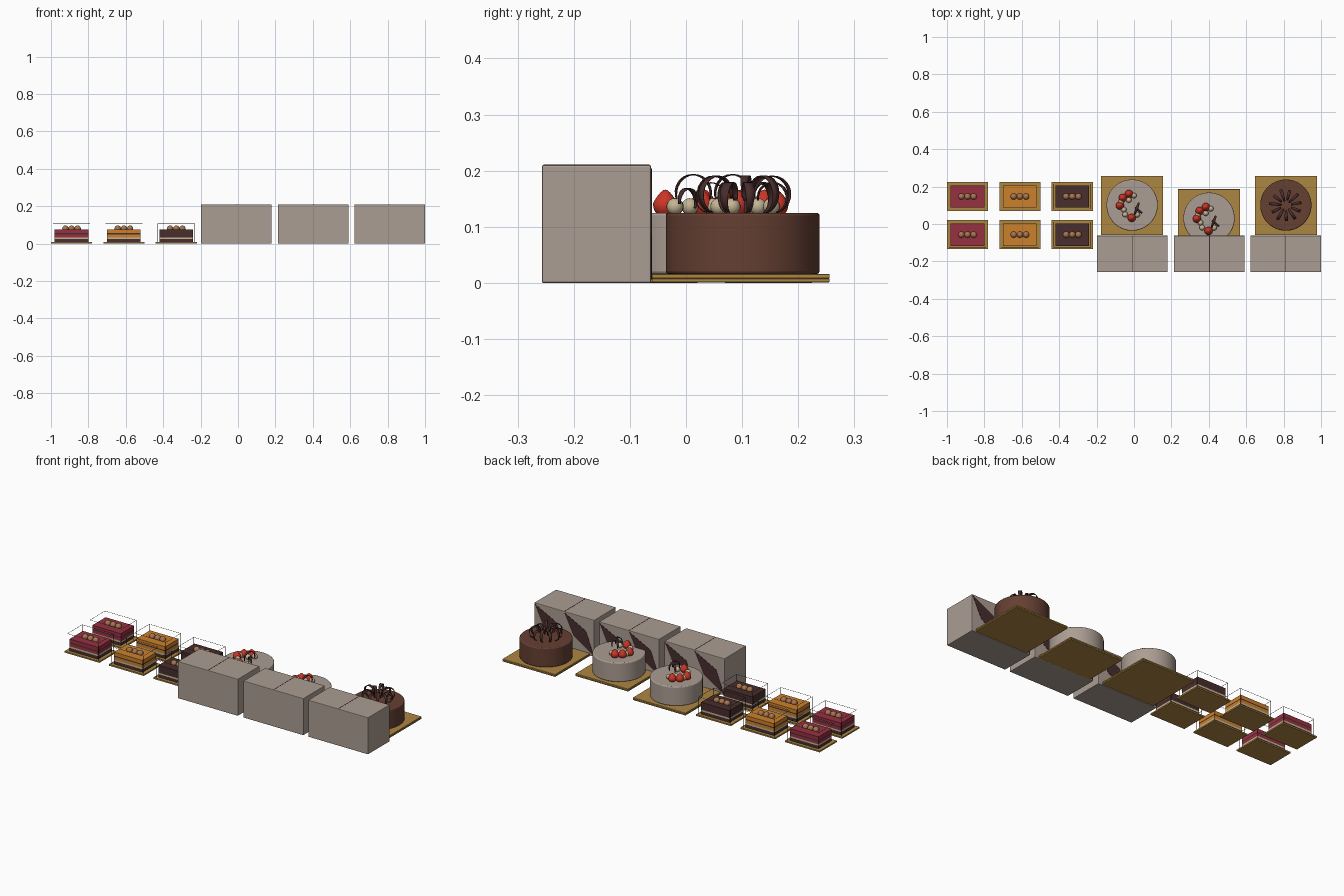
import bpy, bmesh, math
from mathutils import Matrix, Vector

cube = bpy.data.objects.get("Cube")
if cube:
    bpy.data.objects.remove(cube, do_unlink=True)


def material(name, r, g, b):
    m = bpy.data.materials.new(name)
    m.use_nodes = True
    m.diffuse_color = (r, g, b, 1)
    m.node_tree.nodes["Principled BSDF"].inputs["Base Color"].default_value = (r, g, b, 1)
    return m


GREY = material("warm grey", 0.41, 0.34, 0.29)
CHOC = material("milk chocolate", 0.13, 0.05, 0.032)
DARK = material("dark chocolate", 0.065, 0.026, 0.026)
RED = material("raspberry glaze", 0.31, 0.03, 0.055)
ORANGE = material("caramel glaze", 0.6, 0.22, 0.025)
GOLD = material("gold card", 0.42, 0.24, 0.055)
BERRY = material("strawberry red", 0.6, 0.035, 0.02)
CREAM = material("cream", 0.55, 0.46, 0.3)
TAN = material("praline tan", 0.4, 0.18, 0.08)


def finish(name, bm, mat, smooth=False, bevel=0, segments=2):
    me = bpy.data.meshes.new(name)
    bmesh.ops.recalc_face_normals(bm, faces=bm.faces)
    bm.to_mesh(me)
    bm.free()
    me.materials.append(mat)
    ob = bpy.data.objects.new(name, me)
    bpy.context.collection.objects.link(ob)
    if bevel:
        mod = ob.modifiers.new("soft edge", 'BEVEL')
        mod.width, mod.segments, mod.limit_method = bevel, segments, 'ANGLE'
    if smooth:
        bpy.ops.object.select_all(action='DESELECT')
        ob.select_set(True)
        bpy.context.view_layer.objects.active = ob
        bpy.ops.object.shade_smooth_by_angle(angle=math.radians(40))
    return ob


def add_box(bm, x, y, z0, z1, w, d):
    mat = Matrix.Translation((x, y, (z0 + z1) / 2)) @ Matrix.Diagonal((w, d, z1 - z0, 1))
    bmesh.ops.create_cube(bm, size=1, matrix=mat)


def box(name, x, y, z0, z1, w, d, mat, bevel=0):
    bm = bmesh.new()
    add_box(bm, x, y, z0, z1, w, d)
    return finish(name, bm, mat, bevel=bevel)


def balls(name, places, radius, mat, height=1.0, pointed=False):
    bm = bmesh.new()
    for p in places:
        made = bmesh.ops.create_uvsphere(bm, u_segments=16, v_segments=10, radius=radius)["verts"]
        for v in made:
            if pointed and v.co.z > 0:
                v.co.xy *= 1 - 0.45 * v.co.z / radius
            v.co.z *= height
            v.co += Vector(p)
    return finish(name, bm, mat, smooth=True)


def polar(cx, cy, r, deg):
    a = math.radians(deg)
    return cx + r * math.cos(a), cy + r * math.sin(a)


# Curled ribbon of chocolate standing on a cake
def curl(name, x, y, z, turn, radius, width, start, end):
    bm = bmesh.new()
    rows = []
    for i in range(17):
        a = math.radians(start + (end - start) * i / 16)
        half = width / 2 * (0.35 + 0.65 * math.sin(math.pi * i / 16))
        rows.append([bm.verts.new((radius * math.cos(a), s * half, radius * math.sin(a)))
                     for s in (-1, 1)])
    for p, q in zip(rows, rows[1:]):
        bm.faces.new((p[0], p[1], q[1], q[0]))
    bmesh.ops.transform(bm, verts=bm.verts, matrix=Matrix.Translation((x, y, z))
                        @ Matrix.Rotation(math.radians(turn), 4, 'Z'))
    ob = finish(name, bm, DARK, smooth=True)
    mod = ob.modifiers.new("thickness", 'SOLIDIFY')
    mod.thickness = 0.002


# Small layered slices on cards with thin-edged clear covers
def slice_cake(label, x, y, glaze):
    box(label + "_card", x, y, 0, 0.008, 0.22, 0.155, GOLD)
    layers = [("base", 0.008, 0.025, DARK), ("sponge", 0.025, 0.034, CREAM),
              ("mousse", 0.034, 0.05, glaze), ("filling", 0.05, 0.056, DARK),
              ("glaze", 0.056, 0.076, glaze)]
    for part, z0, z1, mat in layers:
        box(label + "_" + part, x, y, z0, z1, 0.18, 0.12, mat)
    balls(label + "_pralines", [(x + i * 0.033, y, 0.08) for i in (-1, 0, 1)], 0.017, TAN)
    bm = bmesh.new()
    t, hx, hy, top = 0.0012, 0.099, 0.067, 0.107
    for s in (-1, 1):
        add_box(bm, x, y + s * hy, top - t, top, 2 * hx, t)
        add_box(bm, x + s * hx, y, top - t, top, t, 2 * hy)
        for u in (-1, 1):
            add_box(bm, x + s * hx, y + u * hy, 0.008, top, t, t)
    finish(label + "_cover_edges", bm, DARK)


for kind, x, glaze in (("raspberry", -0.89, RED), ("caramel", -0.61, ORANGE), ("dark", -0.33, DARK)):
    for row, y in (("back", 0.147), ("front", -0.057)):
        slice_cake(kind + "_slice_" + row, x, y, glaze)


# Round cakes on double gold boards
def round_cake(label, x, y, mat):
    box(label + "_board_lower", x, y, 0.001, 0.008, 0.332, 0.316, GOLD, 0.002)
    box(label + "_board_upper", x, y, 0.008, 0.016, 0.332, 0.316, GOLD, 0.002)
    bm = bmesh.new()
    bmesh.ops.create_cone(bm, cap_ends=True, segments=64, radius1=0.137, radius2=0.137,
                          depth=0.109, matrix=Matrix.Translation((x, y + 0.003, 0.0705)))
    finish(label + "_body", bm, mat, smooth=True, bevel=0.005, segments=3)


TOP = 0.125
for label, x, y in (("left_white_cake", -0.01, 0.098), ("middle_white_cake", 0.401, 0.028)):
    round_cake(label, x, y, GREY)
    balls(label + "_strawberries",
          [(*polar(x, y, 0.065, a), TOP + 0.016) for a in (105, 140, 180, 268)],
          0.022, BERRY, 1.15, True)
    balls(label + "_cream_balls",
          [(*polar(x, y, r, a), TOP + 0.011)
           for r, a in ((0.055, 80), (0.062, 160), (0.05, 205), (0.06, 232), (0.055, 300), (0.035, 120))],
          0.015, CREAM)
    curl(label + "_curl_tall", x + 0.025, y - 0.015, TOP + 0.035, 70, 0.034, 0.014, -20, 200)
    curl(label + "_curl_low", x + 0.035, y - 0.025, TOP + 0.02, 140, 0.024, 0.012, -30, 190)

round_cake("chocolate_cake", 0.812, 0.098, CHOC)
for i in range(11):
    turn = i * 360 / 11 + 10
    radius = 0.034 if i % 2 else 0.028
    cx, cy = polar(0.812, 0.1, 0.056, turn)
    curl("chocolate_curl", cx, cy, TOP + radius * 0.95, turn, radius, 0.017, -75, 190)

# Carton row with a top seam and dark diagonal panels on the back
W, H, BACK, FRONT = 0.378, 0.21, -0.062, -0.257
for label, x in (("left", -0.01), ("middle", 0.403), ("right", 0.811)):
    box(label + "_carton", x, (BACK + FRONT) / 2, 0, H, W, BACK - FRONT, GREY, 0.003)
    box(label + "_carton_seam", x, (BACK + FRONT) / 2, H - 0.001, H + 0.0006,
        0.004, BACK - FRONT - 0.006, DARK)
    bm = bmesh.new()
    for right in (x + W / 2 - 0.003, x - 0.001):
        outline = [(0, 0.97), (0.72, 0.64), (0.98, 0.03), (0.3, 0.42)]
        face = bm.faces.new([bm.verts.new((right - u * W / 2, BACK, v * H)) for u, v in outline])
        moved = bmesh.ops.extrude_face_region(bm, geom=[face])["geom"]
        for v in moved:
            if isinstance(v, bmesh.types.BMVert):
                v.co.y += 0.0015
    finish(label + "_carton_back_panels", bm, DARK)
